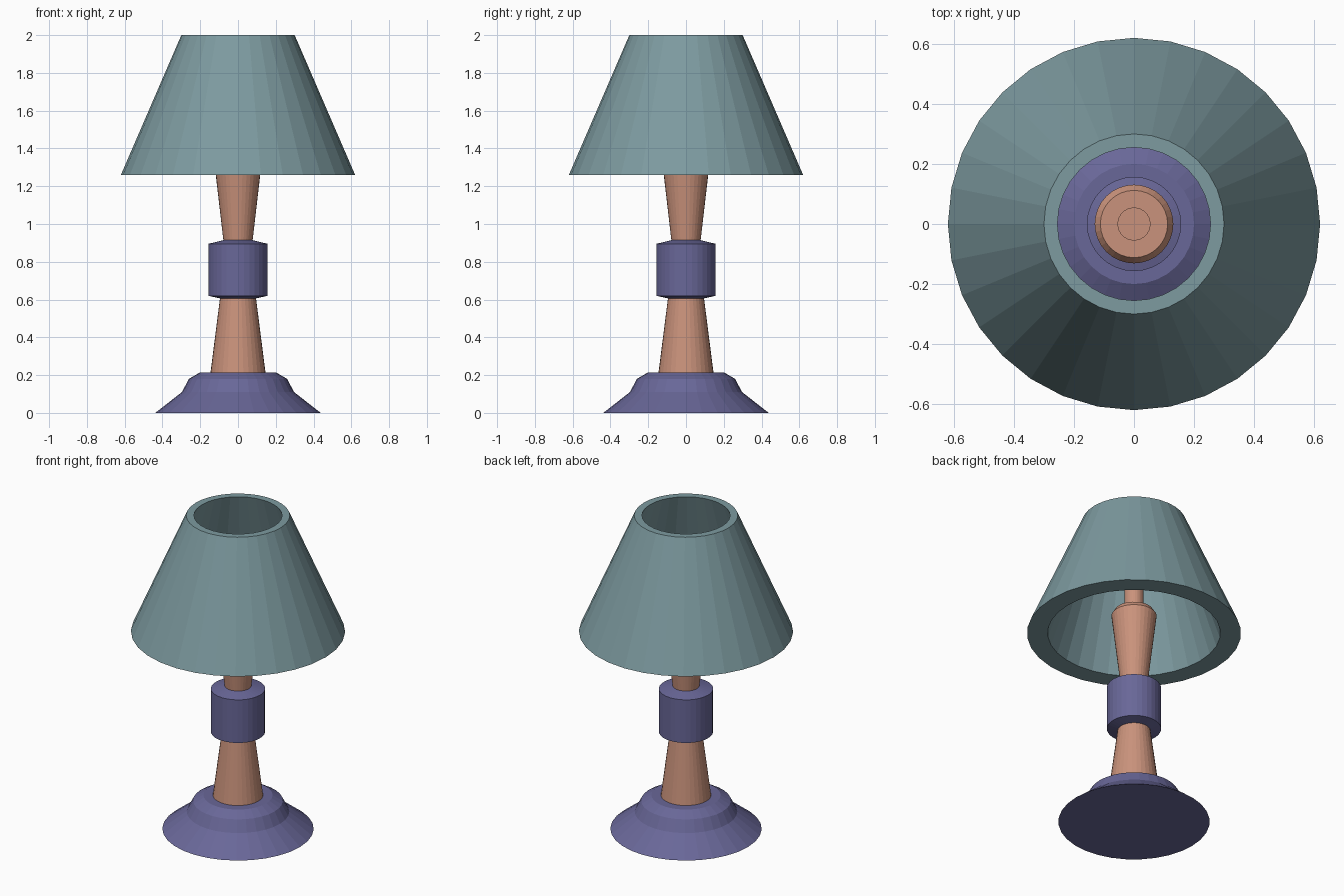
import bpy, bmesh, math

if "Cube" in bpy.data.objects:
    bpy.data.objects.remove(bpy.data.objects["Cube"])

SEG = 32


def material(name, rgb):
    m = bpy.data.materials.new(name)
    m.diffuse_color = (*rgb, 1)
    m.use_nodes = True
    m.node_tree.nodes["Principled BSDF"].inputs["Base Color"].default_value = m.diffuse_color
    return m


teal = material("dusty_teal", (0.205, 0.325, 0.35))
copper = material("copper", (0.59, 0.29, 0.20))
purple = material("muted_purple", (0.141, 0.136, 0.315))


def lathe(name, profile, mat, loop=False):
    """Spin (radius, z) points around z; loop joins the last ring to the first,
    otherwise both ends are capped."""
    bm = bmesh.new()
    rings = []
    for r, z in profile:
        rings.append([bm.verts.new((r * math.cos(2 * math.pi * i / SEG),
                                    r * math.sin(2 * math.pi * i / SEG), z))
                      for i in range(SEG)])
    pairs = list(zip(rings, rings[1:]))
    if loop:
        pairs.append((rings[-1], rings[0]))
    for a, b in pairs:
        for i in range(SEG):
            j = (i + 1) % SEG
            bm.faces.new((a[i], a[j], b[j], b[i]))
    if not loop:
        bm.faces.new(rings[0][::-1])
        bm.faces.new(rings[-1])
    bmesh.ops.recalc_face_normals(bm, faces=bm.faces)
    me = bpy.data.meshes.new(name)
    bm.to_mesh(me)
    bm.free()
    me.materials.append(mat)
    ob = bpy.data.objects.new(name, me)
    bpy.context.collection.objects.link(ob)
    return ob


# Stepped foot
lathe("base", [(0.438, 0), (0.297, 0.11), (0.26, 0.18), (0.20, 0.215)], purple)
# Tapered lower stem
lathe("lower_stem", [(0.146, 0.21), (0.095, 0.61)], copper)
# Collar between the two stems
lathe("collar", [(0.09, 0.605), (0.157, 0.62), (0.157, 0.895), (0.075, 0.915)], purple)
# Flared upper stem with the thin socket rod on top
lathe("upper_stem", [(0.077, 0.91), (0.131, 1.375), (0.112, 1.405)], copper)
lathe("socket_rod", [(0.055, 1.40), (0.055, 1.62)], copper)
# Thick open conical shade
lathe("shade", [(0.62, 1.26), (0.30, 2.0), (0.255, 2.0), (0.50, 1.26)], teal, loop=True)
